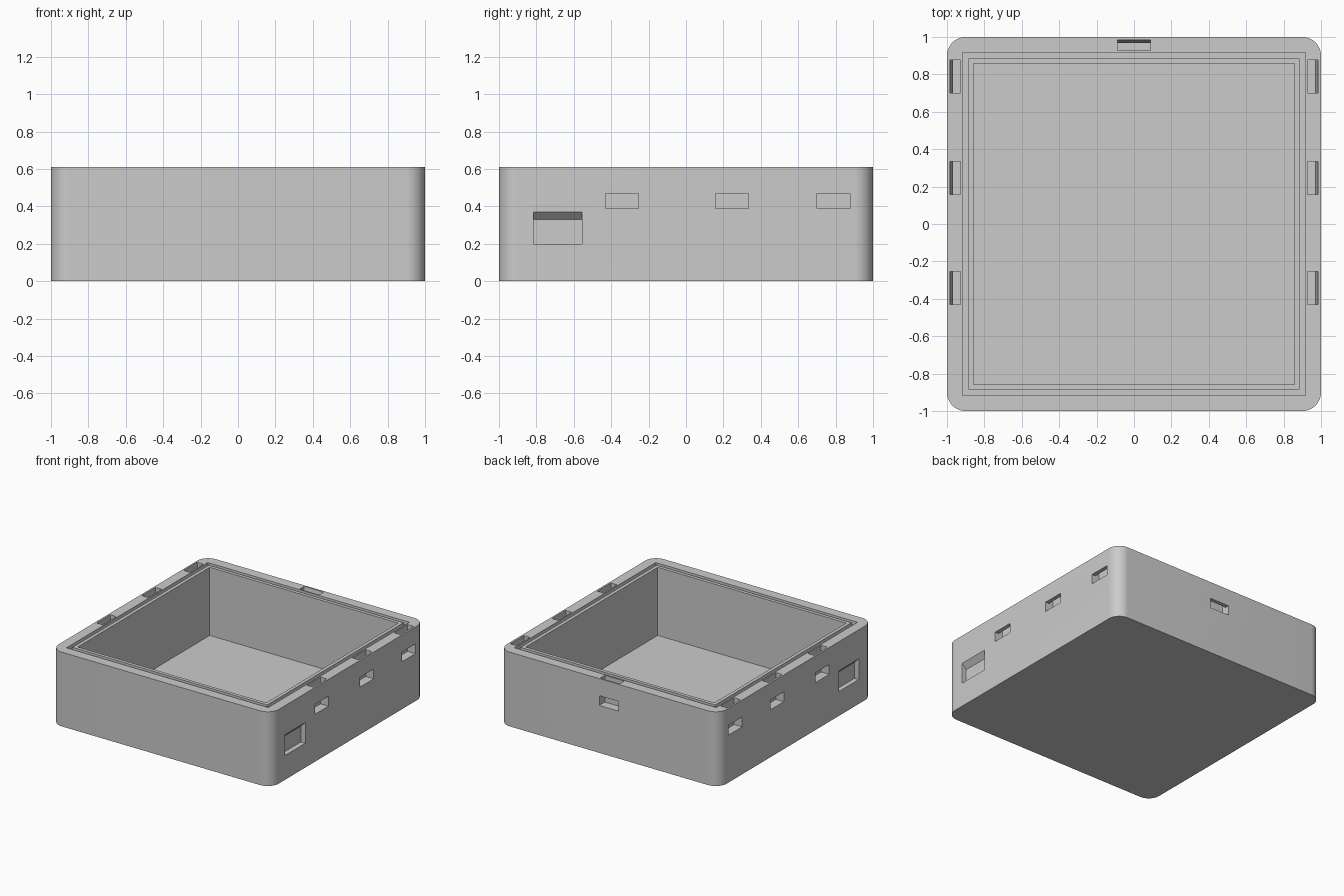
import bpy, bmesh, math
from mathutils import Matrix

old = bpy.data.objects.get("Cube")
if old:
    bpy.data.objects.remove(old, do_unlink=True)

HEIGHT, FLOOR = 0.61, 0.05

grey = bpy.data.materials.new("plain grey")
grey.use_nodes = True
colour = (0.6, 0.6, 0.6, 1)
grey.diffuse_color = colour
grey.node_tree.nodes["Principled BSDF"].inputs["Base Color"].default_value = colour


def prism(name, profile, depth, matrix=Matrix()):
    """Extrude a flat profile along its local z, then place it."""
    bm = bmesh.new()
    face = bm.faces.new([bm.verts.new((u, v, 0)) for u, v in profile])
    ext = bmesh.ops.extrude_face_region(bm, geom=[face])
    top = [g for g in ext["geom"] if isinstance(g, bmesh.types.BMVert)]
    bmesh.ops.translate(bm, verts=top, vec=(0, 0, depth))
    bmesh.ops.transform(bm, matrix=matrix, verts=bm.verts)
    bmesh.ops.recalc_face_normals(bm, faces=bm.faces)
    mesh = bpy.data.meshes.new(name)
    bm.to_mesh(mesh)
    bm.free()
    mesh.materials.append(grey)
    obj = bpy.data.objects.new(name, mesh)
    bpy.context.collection.objects.link(obj)
    return obj


def square(h):
    return [(-h, -h), (h, -h), (h, h), (-h, h)]


def rounded_square(h, r, steps=12):
    pts = []
    for k, (sx, sy) in enumerate([(1, 1), (-1, 1), (-1, -1), (1, -1)]):
        for i in range(steps + 1):
            a = math.pi / 2 * (k + i / steps)
            pts.append((sx * (h - r) + r * math.cos(a), sy * (h - r) + r * math.sin(a)))
    return pts


def cut(target, cutter):
    mod = target.modifiers.new("cut", "BOOLEAN")
    mod.operation = "DIFFERENCE"
    mod.solver = "EXACT"
    mod.object = cutter
    bpy.context.view_layer.objects.active = target
    bpy.ops.object.modifier_apply(modifier=mod.name)
    bpy.data.objects.remove(cutter, do_unlink=True)


def up(z):
    return Matrix.Translation((0, 0, z))


# Wall cutters: profile in (outward, up), swept along the wall from a start point
def wall_cut(name, profile, start, width, side):
    along = Matrix(((1, 0, 0, 0), (0, 0, 1, start), (0, 1, 0, 0), (0, 0, 0, 1)))
    turn = {"left": Matrix(), "back": Matrix.Rotation(math.pi / 2, 4, "Z"),
            "right": Matrix.Scale(-1, 4, (1, 0, 0))}[side]
    cut(box, prism(name, profile, width, turn @ along))


# Outer body, main cavity and the seal groove in the rim
box = prism("box_body", rounded_square(1, 0.1), HEIGHT)
cut(box, prism("cavity", square(0.857), 1, up(FLOOR)))
groove = prism("groove", square(0.917), 0.2, up(HEIGHT - 0.03))
cut(groove, prism("groove_core", square(0.885), 1, up(0)))
cut(box, groove)

# Latch slots run down from the rim and open out through the wall
slot = [(0.928, 0.39), (1.05, 0.39), (1.05, 0.47), (0.967, 0.47),
        (0.985, HEIGHT), (0.985, 0.7), (0.928, 0.7)]
# Shallow finger recess with a sloping ceiling
recess = [(0.96, 0.2), (1.05, 0.2), (1.05, 0.37), (1, 0.37), (0.96, 0.33)]

for side in ("left", "right"):
    for y in (-0.43, 0.158, 0.7):
        wall_cut("latch_slot", slot, y, 0.176, side)
    wall_cut("finger_recess", recess, -0.815, 0.26, side)
wall_cut("latch_slot", slot, -0.088, 0.176, "back")

# Smooth corners, crisp edges
bpy.ops.object.select_all(action="DESELECT")
box.select_set(True)
bpy.context.view_layer.objects.active = box
bpy.ops.object.shade_smooth_by_angle(angle=math.radians(30))
